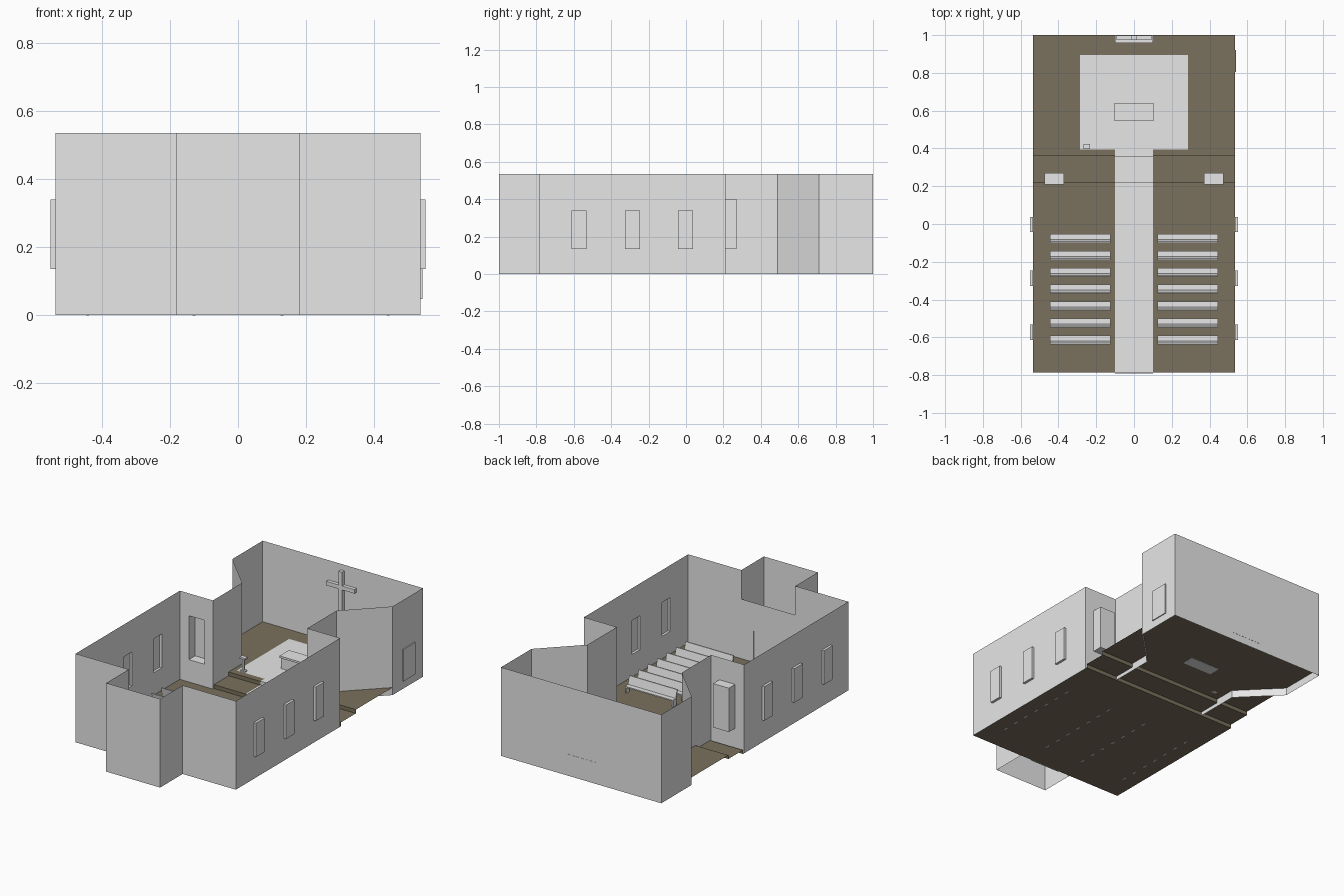
import bpy, bmesh
from mathutils import Vector

if "Cube" in bpy.data.objects:
    bpy.data.objects.remove(bpy.data.objects["Cube"])


def material(name, rgb):
    m = bpy.data.materials.new(name)
    m.diffuse_color = (*rgb, 1)
    m.use_nodes = True
    m.node_tree.nodes["Principled BSDF"].inputs["Base Color"].default_value = m.diffuse_color
    return m


PALE = material("pale_grey", (0.8, 0.8, 0.8))
BROWN = material("brown_floor", (0.195, 0.165, 0.11))

HEIGHT = 0.535   # wall height
DECK = 0.046     # raised chancel floor
STEP = DECK / 2


def finish(name, bm, mat):
    me = bpy.data.meshes.new(name)
    bm.to_mesh(me)
    bm.free()
    me.materials.append(mat)
    ob = bpy.data.objects.new(name, me)
    bpy.context.collection.objects.link(ob)
    return ob


def add_box(bm, x0, x1, y0, y1, z0, z1):
    vs = bmesh.ops.create_cube(bm, size=1)["verts"]
    for v in vs:
        v.co = ((x0 + x1) / 2 + v.co.x * (x1 - x0),
                (y0 + y1) / 2 + v.co.y * (y1 - y0),
                (z0 + z1) / 2 + v.co.z * (z1 - z0))


def boxes(name, mat, *dims):
    bm = bmesh.new()
    for d in dims:
        add_box(bm, *d)
    return finish(name, bm, mat)


def quad(bm, *pts):
    bm.faces.new([bm.verts.new(p) for p in pts])


def add_wall(bm, p, q, top=HEIGHT, openings=()):
    """Thin wall from p to q; each opening (u0, u1, z0, z1, depth) is a recess pushed outward."""
    p, q = Vector((*p, 0)), Vector((*q, 0))
    d = (q - p).normalized()
    out = Vector((d.y, -d.x, 0))
    pt = lambda u, z, o=0: p + d * u + out * o + Vector((0, 0, z))
    panel = lambda a, b, c, e: quad(bm, pt(a, c), pt(b, c), pt(b, e), pt(a, e))
    u = 0
    for u0, u1, z0, z1, o in sorted(openings):
        panel(u, u0, 0, top)
        if z0 > 0:
            panel(u0, u1, 0, z0)
        panel(u0, u1, z1, top)
        quad(bm, pt(u0, z0, o), pt(u1, z0, o), pt(u1, z1, o), pt(u0, z1, o))
        ring = [(u0, z0), (u1, z0), (u1, z1), (u0, z1)]
        for (a, b), (c, e) in zip(ring, ring[1:] + ring[:1]):
            quad(bm, pt(a, b), pt(c, e), pt(c, e, o), pt(a, b, o))
        u = u1
    panel(u, (q - p).length, 0, top)


# Outer walls with recessed windows, niches and a side door
outline = [(0.18, -1), (0.18, -0.785), (0.535, -0.785), (0.535, 0.21),
           (0.315, 0.21), (0.315, 0.49), (0.535, 0.71), (0.535, 1)]
windows = [(c + 0.785 - 0.04, c + 0.785 + 0.04, 0.135, 0.34, 0.015)
           for c in (-0.573, -0.287, -0.003)]
recesses = {2: windows, 3: [(0.06, 0.165, 0.135, 0.4, 0.06)]}
bm = bmesh.new()
for side in (1, -1):
    for i, (p, q) in enumerate(zip(outline, outline[1:])):
        holes = list(recesses.get(i, []))
        if side == 1:
            if i == 6:
                holes = [(0.095, 0.21, 0.048, 0.24, 0.006)]
            add_wall(bm, p, q, HEIGHT, holes)
        else:
            # mirrored wall runs the other way so its outside stays outside
            n = (Vector(q) - Vector(p)).length
            holes = [(n - b, n - a, c, e, o) for a, b, c, e, o in holes]
            add_wall(bm, (-q[0], q[1]), (-p[0], p[1]), HEIGHT, holes)
add_wall(bm, (-0.18, -1), (0.18, -1))
add_wall(bm, (0.535, 1), (-0.535, 1))
bmesh.ops.remove_doubles(bm, verts=bm.verts, dist=1e-5)
finish("walls", bm, PALE)

# Low wall between porch and nave with the entrance door
bm = bmesh.new()
add_wall(bm, (-0.18, -0.785), (0.18, -0.785), 0.36, [(0.08, 0.28, 0, 0.19, 0.006)])
bmesh.ops.remove_doubles(bm, verts=bm.verts, dist=1e-5)
finish("entrance_wall", bm, PALE)


# Stepped floor and the aisle strip that follows it
def strip(name, mat, half, profile):
    bm = bmesh.new()
    for (y0, z0), (y1, z1) in zip(profile, profile[1:]):
        quad(bm, (-half, y0, z0), (half, y0, z0), (half, y1, z1), (-half, y1, z1))
    bmesh.ops.remove_doubles(bm, verts=bm.verts, dist=1e-5)
    return finish(name, bm, mat)


def stepped(end, lift):
    return [(-0.785, lift), (0.22 - lift, lift), (0.22 - lift, STEP + lift),
            (0.36 - lift, STEP + lift), (0.36 - lift, DECK + lift), (end, DECK + lift)]


strip("floor", BROWN, 0.535, stepped(1, 0))
strip("aisle", PALE, 0.1, stepped(0.395, 0.003))
strip("chancel_carpet", PALE, 0.285, [(0.395, DECK + 0.003), (0.895, DECK + 0.003)])

# Pews: side profile pieces extruded along x, seven rows on each side
bm = bmesh.new()
for row in range(7):
    y = -0.078 - row * 0.0895
    for s in (1, -1):
        xs = sorted((s * 0.125, s * 0.445))
        add_box(bm, *xs, y - 0.008, y + 0.025, 0.036, 0.043)
        for xe in (xs[0], xs[1] - 0.008):
            add_box(bm, xe, xe + 0.008, y - 0.008, y + 0.02, -0.0005, 0.036)
        # leaning backrest
        prof = [(y - 0.008, 0.03), (y - 0.001, 0.03), (y - 0.015, 0.092), (y - 0.022, 0.092)]
        a, b = [[bm.verts.new((x, *p)) for p in prof] for x in xs]
        bm.faces.new(a[::-1])
        bm.faces.new(b)
        for i in range(4):
            j = (i + 1) % 4
            bm.faces.new((a[i], a[j], b[j], b[i]))
bmesh.ops.recalc_face_normals(bm, faces=bm.faces)
finish("pews", bm, PALE)

# Altar: body, overhanging top
boxes("altar", PALE,
      (-0.1, 0.1, 0.555, 0.632, DECK - 0.002, 0.115),
      (-0.107, 0.107, 0.548, 0.639, 0.115, 0.127))

# Lectern: base, post, reading top
boxes("lectern", PALE,
      (-0.266, -0.234, 0.4, 0.422, DECK, 0.056),
      (-0.256, -0.244, 0.406, 0.416, 0.056, 0.125),
      (-0.268, -0.232, 0.398, 0.423, 0.125, 0.135))

# Pedestal and cross at the back wall
boxes("pedestal", PALE, (-0.1, 0.1, 0.957, 1.001, DECK, 0.13))
boxes("cross", PALE,
      (-0.012, 0.012, 0.975, 0.998, 0.13, 0.5),
      (-0.094, 0.094, 0.976, 0.997, 0.393, 0.417))
